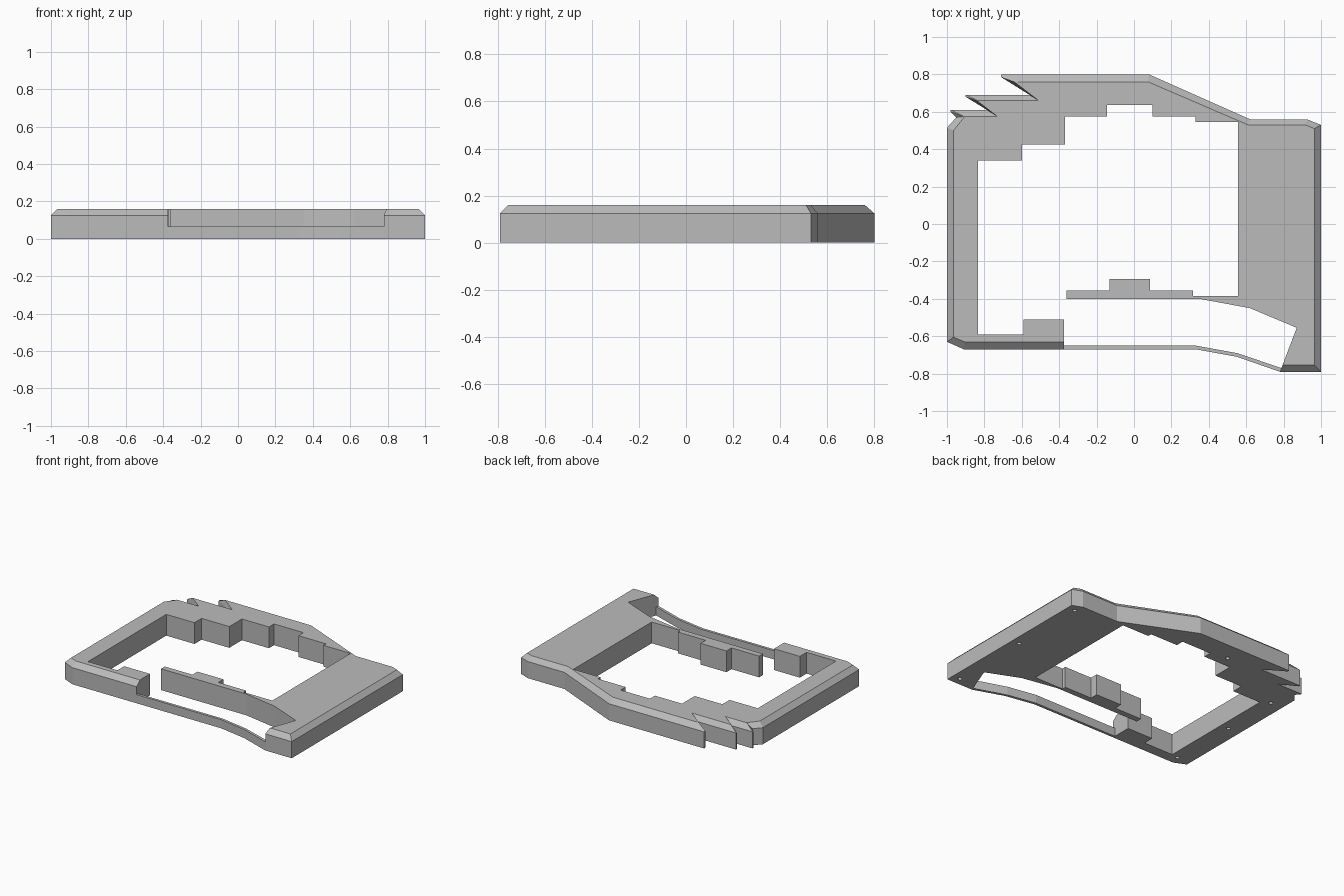
import bpy
import bmesh

default_cube = bpy.data.objects.get("Cube")
if default_cube:
    bpy.data.objects.remove(default_cube, do_unlink=True)

HEIGHT = 0.16
CHAMFER_START = 0.125
STRIP_HEIGHT = 0.065


def make_material(name, value):
    material = bpy.data.materials.new(name)
    material.use_nodes = True
    colour = (value, value, value, 1)
    material.diffuse_color = colour
    material.node_tree.nodes["Principled BSDF"].inputs["Base Color"].default_value = colour
    return material


def loft(name, rings):
    """Closed solid through a stack of (outline, height) rings."""
    bm = bmesh.new()
    loops = [[bm.verts.new((x, y, z)) for x, y in outline] for outline, z in rings]
    bm.faces.new(loops[0][::-1])
    bm.faces.new(loops[-1])
    for below, above in zip(loops, loops[1:]):
        count = len(below)
        for i in range(count):
            j = (i + 1) % count
            bm.faces.new((below[i], below[j], above[j], above[i]))
    bmesh.ops.remove_doubles(bm, verts=bm.verts, dist=0.0001)
    bmesh.ops.recalc_face_normals(bm, faces=bm.faces)
    mesh = bpy.data.meshes.new(name)
    bm.to_mesh(mesh)
    bm.free()
    obj = bpy.data.objects.new(name, mesh)
    bpy.context.collection.objects.link(obj)
    return obj


def cut(target, cutter):
    """Subtract the cutter from the target, apply, and drop the cutter."""
    modifier = target.modifiers.new("cut", "BOOLEAN")
    modifier.operation = "DIFFERENCE"
    modifier.solver = "EXACT"
    modifier.object = cutter
    cutter.hide_render = True
    bpy.context.view_layer.objects.active = target
    bpy.ops.object.modifier_apply(modifier=modifier.name)
    bpy.data.objects.remove(cutter, do_unlink=True)


# Outer wall outline, then the matching inset outline at the chamfer's top
wall_outline = [
    (-1, -.63), (-.91, -.67), (.33, -.67), (.55, -.71), (.78, -.79),
    (1, -.79), (1, .53), (.925, .56), (.62, .56), (.08, .8),
    (-.71, .8), (-.71, .785), (-.55, .69), (-.9, .69), (-.9, .68),
    (-.77, .61), (-.98, .61), (-.98, .6), (-.95, .57), (-1, .515)]
top_outline = [
    (-.965, -.605), (-.905, -.63), (.33, -.63), (.56, -.675), (.79, -.755),
    (.965, -.755), (.965, .51), (.915, .53), (.61, .53), (.075, .76),
    (-.62, .76), (-.64, .76), (-.51, .66), (-.835, .66), (-.84, .66),
    (-.73, .575), (-.91, .575), (-.91, .575), (-.905, .575), (-.965, .5)]
frame = loft("frame", [(wall_outline, 0), (wall_outline, CHAMFER_START), (top_outline, HEIGHT)])

# Stepped opening joined to the front channel
opening = [
    (-.835, -.59), (-.59, -.59), (-.59, -.51), (-.375, -.51),
    (-.375, -.65), (.33, -.65), (.55, -.69), (.788, -.77),
    (.87, -.555), (.62, -.45), (.35, -.4), (-.36, -.4),
    (-.36, -.355), (-.13, -.355), (-.13, -.295), (.085, -.295),
    (.085, -.355), (.315, -.355), (.315, -.385), (.555, -.385),
    (.555, .545), (.33, .545), (.33, .575), (.1, .575),
    (.1, .635), (-.145, .635), (-.145, .575), (-.37, .575),
    (-.37, .425), (-.6, .425), (-.6, .34), (-.835, .34)]
cut(frame, loft("opening_cutter", [(opening, -.1), (opening, .3)]))

# Lower the front wall to a thin strip
strip = [(-.375, -.6), (-.375, -.9), (.78, -.9), (.78, -.79), (.853, -.6)]
cut(frame, loft("strip_cutter", [(strip, STRIP_HEIGHT), (strip, .3)]))

# Blind screw holes in the underside
screw_holes = [(.94, .49), (.94, -.1), (.94, -.73), (-.28, .66),
               (-.9, .38), (-.9, -.07), (-.89, -.6)]
for x, y in screw_holes:
    bpy.ops.mesh.primitive_cylinder_add(vertices=16, radius=.015, depth=.16, location=(x, y, 0))
    cut(frame, bpy.context.object)

# One plain grey all over, flat shaded
frame.data.materials.clear()
frame.data.materials.append(make_material("plain grey", .5))
for face in frame.data.polygons:
    face.material_index = 0
    face.use_smooth = False
